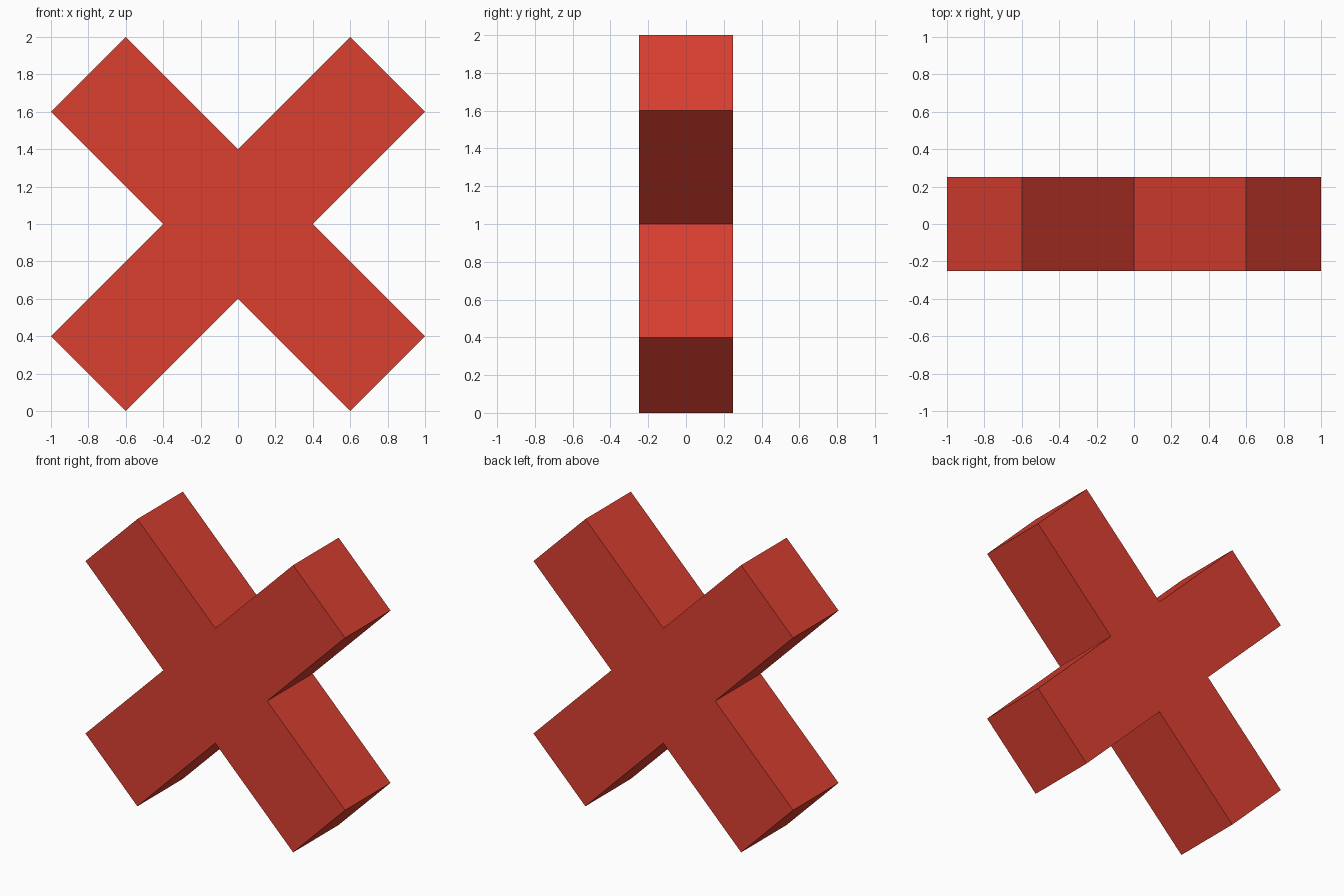
import bpy
import bmesh

if "Cube" in bpy.data.objects:
    bpy.data.objects.remove(bpy.data.objects["Cube"])

DEPTH = 0.5
CENTRE_Z = 1.0

red = bpy.data.materials.new("red")
red.diffuse_color = (0.71, 0.05, 0.03, 1.0)
red.use_nodes = True
red.node_tree.nodes["Principled BSDF"].inputs["Base Color"].default_value = red.diffuse_color

# One arm of the cross: inner notch, then the two tip corners (x, z from centre)
arm = [(0.0, -0.4), (0.6, -1.0), (1.0, -0.6)]

# Turn the arm by quarter turns to get the whole outline
outline = []
for _ in range(4):
    outline += arm
    arm = [(-z, x) for x, z in arm]

# Extrude the outline from front to back
bm = bmesh.new()
front = bm.faces.new([bm.verts.new((x, -DEPTH / 2, z + CENTRE_Z)) for x, z in outline])
result = bmesh.ops.extrude_face_region(bm, geom=[front], use_keep_orig=True)
moved = [v for v in result["geom"] if isinstance(v, bmesh.types.BMVert)]
bmesh.ops.translate(bm, verts=moved, vec=(0, DEPTH, 0))
bmesh.ops.recalc_face_normals(bm, faces=bm.faces[:])

mesh = bpy.data.meshes.new("diagonal_cross")
bm.to_mesh(mesh)
bm.free()
mesh.materials.append(red)
cross = bpy.data.objects.new("diagonal_cross", mesh)
bpy.context.collection.objects.link(cross)
